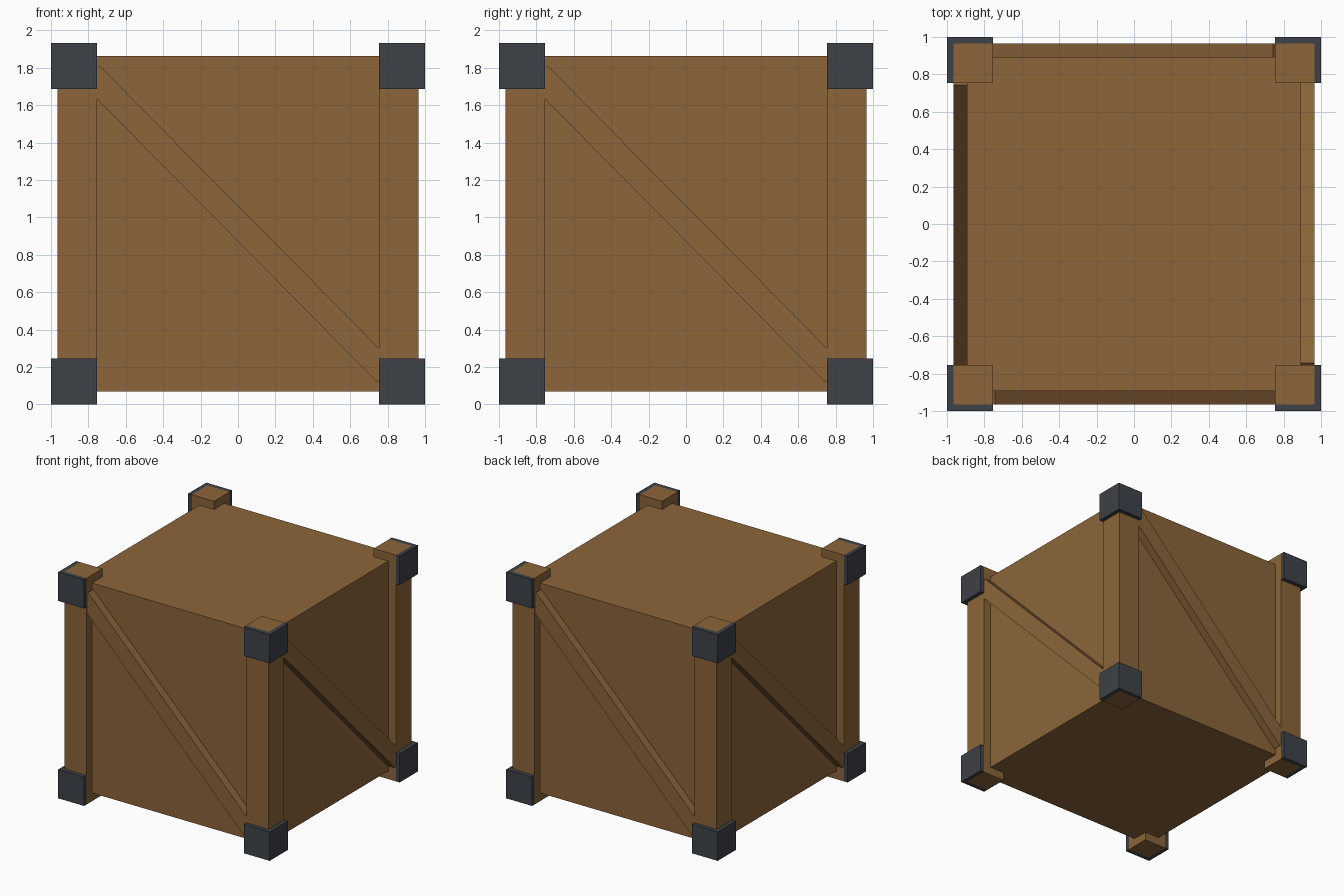
import bpy
import bmesh
from math import radians
from mathutils import Matrix, Vector

cube = bpy.data.objects.get("Cube")
if cube:
    bpy.data.objects.remove(cube, do_unlink=True)


def make_material(name, rgb):
    mat = bpy.data.materials.new(name)
    mat.use_nodes = True
    mat.diffuse_color = (*rgb, 1)
    mat.node_tree.nodes["Principled BSDF"].inputs["Base Color"].default_value = (*rgb, 1)
    return mat


wood = make_material("brown wood", (0.262, 0.131, 0.042))
metal = make_material("dark metal", (0.047, 0.054, 0.064))

HEIGHT = 1.934
MID = HEIGHT / 2
INNER, POST, OUTER = 0.755, 0.965, 1.0   # post inner side, post outer side, bracket outer side
CORE = 0.893
BRACKET = 0.247


def finish(name, bm, mat, matrix=Matrix()):
    bm.transform(matrix)
    bmesh.ops.recalc_face_normals(bm, faces=bm.faces)
    mesh = bpy.data.meshes.new(name)
    bm.to_mesh(mesh)
    bm.free()
    mesh.materials.append(mat)
    obj = bpy.data.objects.new(name, mesh)
    bpy.context.collection.objects.link(obj)
    return obj


def box(name, center, size, mat, matrix=Matrix(), tilt=0):
    bm = bmesh.new()
    bmesh.ops.create_cube(bm, size=1)
    local = (Matrix.Translation(center) @ Matrix.Rotation(radians(tilt), 4, 'Y')
             @ Matrix.Diagonal((*size, 1)))
    return finish(name, bm, mat, matrix @ local)


def prism(name, outline, z0, z1, mat, matrix):
    bm = bmesh.new()
    face = bm.faces.new([bm.verts.new((x, y, z0)) for x, y in outline])
    ext = bmesh.ops.extrude_face_region(bm, geom=[face])
    verts = [v for v in ext["geom"] if isinstance(v, bmesh.types.BMVert)]
    bmesh.ops.translate(bm, verts=verts, vec=Vector((0, 0, z1 - z0)))
    return finish(name, bm, mat, matrix)


# Crate body
box("crate_body", (0, 0, MID), (2 * CORE, 2 * CORE, 1.794), wood)

# L-shaped metal bracket wrapping the two outer sides of a post
bracket_outline = [(INNER, -OUTER), (OUTER, -OUTER), (OUTER, -INNER),
                   (POST, -INNER), (POST, -POST), (INNER, -POST)]

corners = ["front_left", "back_left", "back_right", "front_right"]
sides = ["front", "left", "back", "right"]
for i, (corner, side) in enumerate(zip(corners, sides)):
    turn = Matrix.Rotation(radians(90 * i), 4, 'Z')
    # Corner post with its two brackets
    c, w = (INNER + POST) / 2, POST - INNER
    box(corner + "_post", (c, -c, MID), (w, w, HEIGHT), wood, turn)
    prism(corner + "_lower_bracket", bracket_outline, 0, BRACKET, metal, turn)
    prism(corner + "_upper_bracket", bracket_outline, HEIGHT - BRACKET, HEIGHT, metal, turn)
    # Diagonal brace across one side, ends buried in the posts
    box(side + "_brace", (0, -0.914, MID), (2.25, 0.1, 0.135), wood, turn, tilt=45.3)
